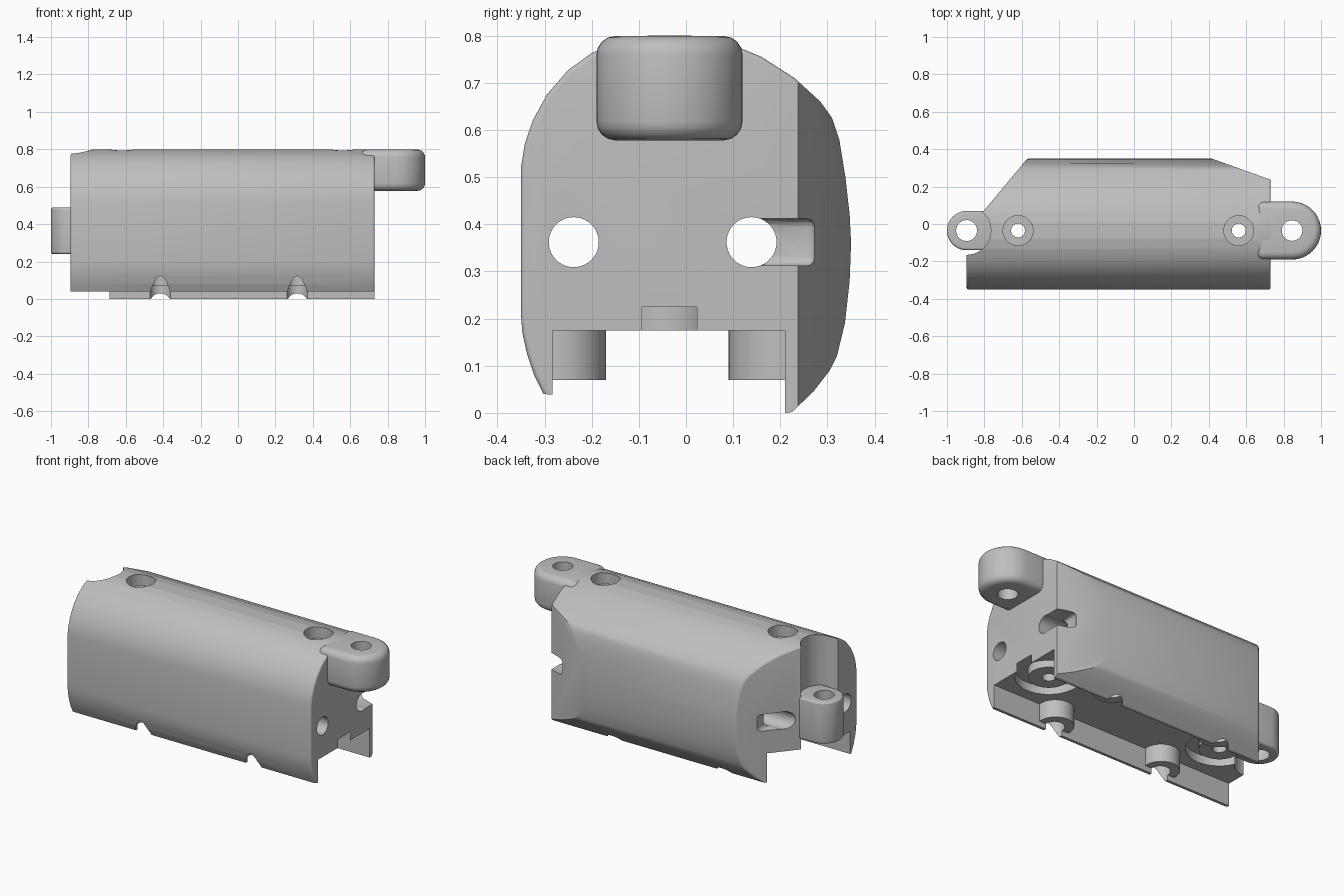
import bpy, bmesh, math
from mathutils import Vector

if "Cube" in bpy.data.objects:
    bpy.data.objects.remove(bpy.data.objects["Cube"], do_unlink=True)

grey = bpy.data.materials.new("plain_grey")
grey.use_nodes = True
colour = (0.52, 0.52, 0.52, 1)
grey.diffuse_color = colour
grey.node_tree.nodes["Principled BSDF"].inputs["Base Color"].default_value = colour

MID = -0.035  # y of the screw and lug centre line


def prism(name, points, lo, hi, axis="z"):
    """Extrude a closed 2D outline along z, or a (y, z) outline along x."""
    bm = bmesh.new()
    place = (lambda a, b: (a, b, lo)) if axis == "z" else (lambda a, b: (lo, a, b))
    face = bm.faces.new([bm.verts.new(place(a, b)) for a, b in points])
    grown = bmesh.ops.extrude_face_region(bm, geom=[face])["geom"]
    shift = Vector((0, 0, hi - lo) if axis == "z" else (hi - lo, 0, 0))
    bmesh.ops.translate(bm, vec=shift, verts=[v for v in grown if isinstance(v, bmesh.types.BMVert)])
    bmesh.ops.recalc_face_normals(bm, faces=bm.faces)
    mesh = bpy.data.meshes.new(name)
    bm.to_mesh(mesh)
    bm.free()
    mesh.materials.append(grey)
    obj = bpy.data.objects.new(name, mesh)
    bpy.context.collection.objects.link(obj)
    return obj


def cylinder(a, b, r, lo, hi, axis="z", n=40):
    turn = [2 * math.pi * i / n for i in range(n)]
    return prism("cutter", [(a + r * math.cos(t), b + r * math.sin(t)) for t in turn], lo, hi, axis)


def box(x0, x1, y0, y1, z0, z1):
    return prism("cutter", [(x0, y0), (x1, y0), (x1, y1), (x0, y1)], z0, z1)


def apply(obj, mod):
    bpy.context.view_layer.objects.active = obj
    bpy.ops.object.modifier_apply(modifier=mod.name)


def combine(obj, other, operation="DIFFERENCE"):
    mod = obj.modifiers.new("cut", "BOOLEAN")
    mod.operation, mod.object, mod.solver = operation, other, "EXACT"
    apply(obj, mod)
    bpy.data.objects.remove(other, do_unlink=True)


def soften(obj, width, segments=4):
    mod = obj.modifiers.new("soft", "BEVEL")
    mod.width, mod.segments = width, segments
    mod.limit_method, mod.angle_limit = "ANGLE", math.radians(40)
    apply(obj, mod)


def lug(name, x, r, root, lo, hi, width, hole):
    """Rounded tongue with a vertical hole, running back into the body."""
    side = 1 if x > 0 else -1
    arc = [math.pi * (i / 24 - 0.5) for i in range(25)]
    outline = [(root, MID - r)]
    outline += [(x + side * r * math.cos(t), MID + r * math.sin(t)) for t in arc]
    outline += [(root, MID + r)]
    obj = prism(name, outline, lo, hi)
    soften(obj, width)
    combine(obj, cylinder(x, MID, hole, lo - 0.1, hi + 0.1))
    return obj


# Main shell: rounded section trimmed by the plan outline
section = [(-0.302, 0.04), (-0.322, 0.08), (-0.337, 0.125), (-0.347, 0.17), (-0.35, 0.21),
           (-0.35, 0.52), (-0.342, 0.57), (-0.325, 0.62), (-0.295, 0.675), (-0.25, 0.727),
           (-0.2, 0.763), (-0.14, 0.788), (-0.08, 0.8), (0.01, 0.8), (0.08, 0.788),
           (0.16, 0.755), (0.23, 0.71), (0.285, 0.66), (0.31, 0.625), (0.325, 0.58),
           (0.338, 0.5), (0.347, 0.42), (0.35, 0.36), (0.347, 0.28), (0.337, 0.19),
           (0.32, 0.12), (0.305, 0.09), (0.27, 0.045), (0.225, 0.002), (0.215, 0)]
plan = [(-0.895, -0.5), (0.73, -0.5), (0.73, 0.237), (0.41, 0.352), (0.38, 0.5),
        (-0.445, 0.5), (-0.895, -0.04)]
shell = prism("housing", section, -1.2, 1.2, "x")
combine(shell, prism("cutter", plan, -0.5, 1.5), "INTERSECT")

# Round the rims of the end faces
bm = bmesh.new()
bm.from_mesh(shell.data)
bm.normal_update()
rims = []
for e in bm.edges:
    ends = [f for f in e.link_faces if abs(f.normal.x) > 0.7]
    height = (e.verts[0].co.z + e.verts[1].co.z) / 2
    chamfer = any(0.2 < f.normal.x < 0.5 for f in e.link_faces)
    if len(ends) == 1 and height > 0.05 and not chamfer:
        rims.append(e)
bmesh.ops.bevel(bm, geom=rims, offset=0.03, offset_type="OFFSET", segments=4,
                profile=0.5, affect="EDGES", clamp_overlap=True)
bm.to_mesh(shell.data)
bm.free()

# Open channel underneath, leaving round bosses against both walls
boss_x = (-0.415, 0.317)
channel = box(-1.3, 1.3, -0.283, 0.21, -0.3, 0.175)
for x in boss_x:
    for y, r in ((-0.27, 0.1), (0.2, 0.11)):
        combine(channel, cylinder(x, y, r, 0.07, 0.3))
combine(shell, channel)
for x in boss_x:
    for y in (-0.28, 0.198):
        combine(shell, cylinder(x, y, 0.056, -0.1, 0.15))

# Vertical screw holes with counterbores and ring pockets below
for x in (-0.62, 0.56):
    pocket = cylinder(x, MID, 0.18, 0.17, 0.225)
    combine(pocket, cylinder(x, MID, 0.11, 0.1, 0.3))
    combine(shell, pocket)
    combine(shell, cylinder(x, MID, 0.08, 0.73, 1))
    combine(shell, cylinder(x, MID, 0.037, -0.1, 1))

# Clearance scoop behind the low lug
combine(shell, cylinder(-0.895, MID, 0.13, -0.2, 1.2))

# Lengthwise bores, with side slots opening at the back corners
for y in (-0.238, 0.139):
    combine(shell, cylinder(y, 0.362, 0.053, -1.3, 1.3, "x"))
for x0, x1 in ((0.62, 1), (-1, -0.65)):
    slot = box(x0, x1, 0.14, 0.275, 0.312, 0.412)
    soften(slot, 0.02, 3)
    combine(shell, slot)

# Mounting lugs at both ends
top_lug = lug("top_lug", 0.845, 0.155, 0.655, 0.578, 0.799, 0.04, 0.055)
low_lug = lug("low_lug", -0.895, 0.105, -0.72, 0.24, 0.49, 0.012, 0.056)

for obj in (shell, top_lug, low_lug):
    bpy.ops.object.select_all(action="DESELECT")
    obj.select_set(True)
    bpy.context.view_layer.objects.active = obj
    bpy.ops.object.shade_smooth_by_angle(angle=math.radians(32))
